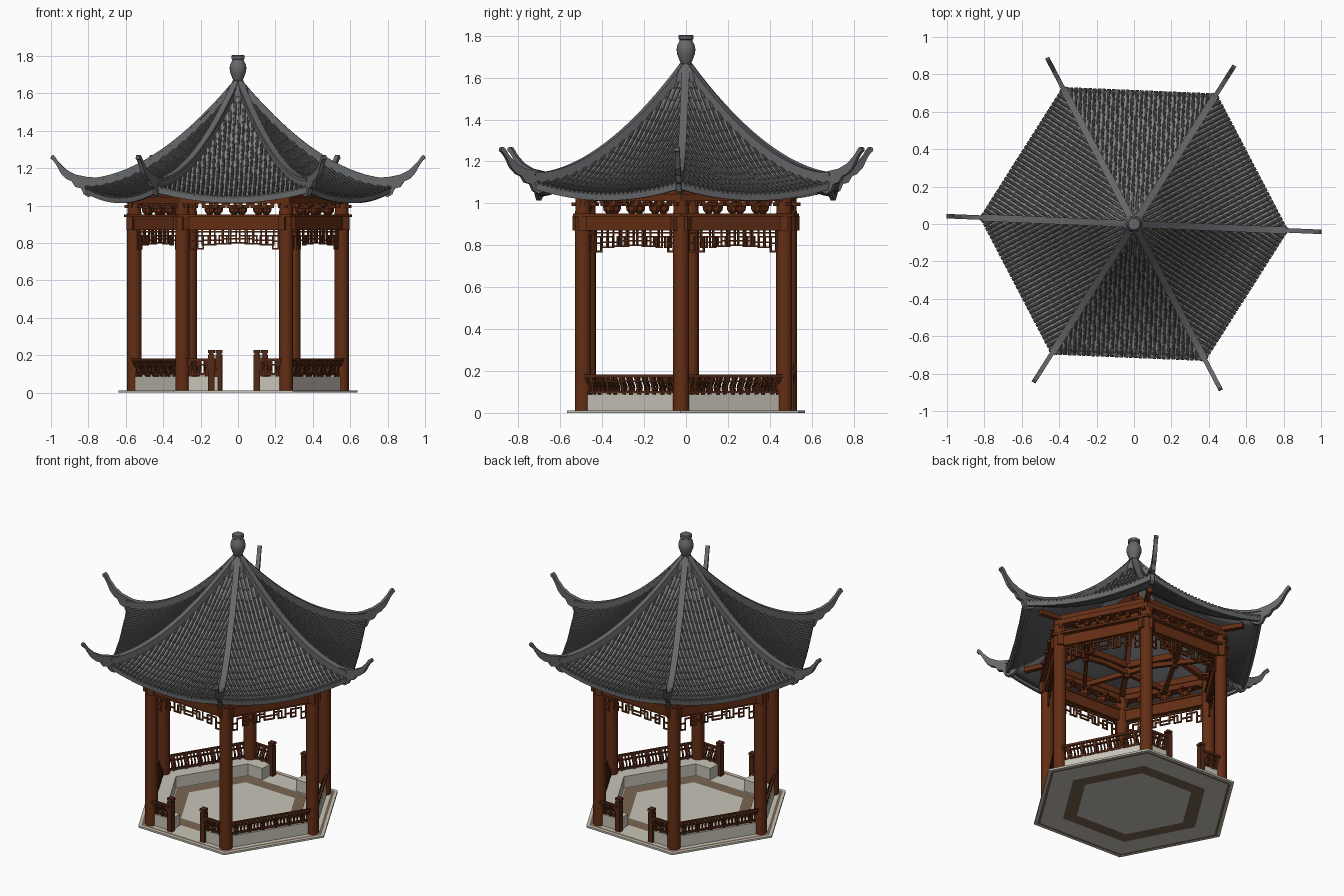
import bpy, bmesh, math
from mathutils import Matrix, Vector

if "Cube" in bpy.data.objects:
    bpy.data.objects.remove(bpy.data.objects["Cube"])

T30, C30 = math.tan(math.pi / 6), math.cos(math.pi / 6)
ROT = [Matrix.Rotation(math.radians(60 * k - 2.4), 4, 'Z') for k in range(6)]


def mat(name, r, g, b):
    m = bpy.data.materials.new(name)
    m.diffuse_color = (r, g, b, 1)
    m.use_nodes = True
    m.node_tree.nodes["Principled BSDF"].inputs["Base Color"].default_value = m.diffuse_color
    return m


WOOD = mat("red brown wood", 0.125, 0.027, 0.007)
RAILWOOD = mat("dark wood", 0.085, 0.022, 0.008)
RIDGE = mat("ridge grey", 0.135, 0.137, 0.145)
TILE = mat("tile grey", 0.098, 0.099, 0.105)
PAN = mat("pale tile", 0.25, 0.24, 0.215)
STONE = mat("pale stone", 0.58, 0.55, 0.48)
BROWN = mat("brown paving", 0.19, 0.13, 0.085)


def finish(bm, name, *mats, normals=True, smooth=False):
    if normals:
        bmesh.ops.recalc_face_normals(bm, faces=bm.faces)
    me = bpy.data.meshes.new(name)
    bm.to_mesh(me)
    bm.free()
    ob = bpy.data.objects.new(name, me)
    bpy.context.collection.objects.link(ob)
    for m in mats:
        me.materials.append(m)
    if smooth:
        bpy.ops.object.select_all(action='DESELECT')
        ob.select_set(True)
        bpy.context.view_layer.objects.active = ob
        bpy.ops.object.shade_smooth_by_angle(angle=math.radians(40))
    return ob


def prism(bm, M, poly, off):
    """Extrude a flat polygon by an offset vector."""
    off = Vector(off)
    a = [bm.verts.new(M @ Vector(p)) for p in poly]
    b = [bm.verts.new(M @ (Vector(p) + off)) for p in poly]
    bm.faces.new(a)
    bm.faces.new(b[::-1])
    for i in range(len(a)):
        j = (i + 1) % len(a)
        bm.faces.new((a[i], b[i], b[j], a[j]))


def box(bm, M, s0, s1, d0, d1, z0, z1):
    prism(bm, M, [(s0, -d0, z0), (s1, -d0, z0), (s1, -d1, z0), (s0, -d1, z0)], (0, 0, z1 - z0))


def bar(bm, M, p, q, w, h):
    """Rectangular stick between two points."""
    p, q = Vector(p), Vector(q)
    u = (q - p).normalized()
    side = u.cross(Vector((0, 0, 1)))
    side = side.normalized() if side.length > 1e-3 else Vector((1, 0, 0))
    up = side.cross(u)
    poly = [p + side * a * w / 2 + up * b * h / 2 for a, b in ((-1, -1), (1, -1), (1, 1), (-1, 1))]
    prism(bm, M, poly, q - p)


def hex_ring(bm, r0, r1, z0, z1):
    for M in ROT:
        prism(bm, M, [(-r0 / 2, -r0 * C30, z0), (r0 / 2, -r0 * C30, z0),
                      (r1 / 2, -r1 * C30, z0), (-r1 / 2, -r1 * C30, z0)], (0, 0, z1 - z0))


def lathe(bm, M, prof, n):
    rings = [[bm.verts.new(M @ Vector((r * math.cos(2 * math.pi * i / n), r * math.sin(2 * math.pi * i / n), z)))
              for i in range(n)] for r, z in prof]
    for a, b in zip(rings, rings[1:]):
        for i in range(n):
            bm.faces.new((a[i], a[(i + 1) % n], b[(i + 1) % n], b[i]))
    bm.faces.new(rings[0][::-1])
    bm.faces.new(rings[-1])


# roof surface: hip height by radius, sagging towards the middle of each side
def hip(r):
    return 1.10 + 0.55 * max(0, 1 - r / 0.81) ** 1.8


def roof_z(s, d):
    t = min(1, abs(s) / (d * T30))
    return hip(d / C30) - 0.055 * (d / 0.7) ** 1.5 * (1 - t * t)


# floor slab with inlaid brown bands
bm = bmesh.new()
for r0, r1 in ((0.001, 0.365), (0.455, 0.60), (0.62, 0.64)):
    hex_ring(bm, r0, r1, 0, 0.012)
finish(bm, "floor_slab", STONE)
bm = bmesh.new()
for r0, r1 in ((0.365, 0.455), (0.60, 0.62)):
    hex_ring(bm, r0, r1, 0, 0.012)
finish(bm, "floor_bands", BROWN)

# columns
bm = bmesh.new()
for M in ROT:
    lathe(bm, M @ Matrix.Translation((0.555, 0, 0)), [(0.038, 0.01), (0.038, 0.95), (0.034, 1.03)], 20)
finish(bm, "columns", WOOD, smooth=True)

# bench plinths and railings, open at the front and back
plinth, rail = bmesh.new(), bmesh.new()
for k, M in enumerate(ROT):
    d0, d1 = 0.40, 0.495
    is_open = k % 3 == 0
    for sg in (-1, 1):
        a = 0.125 if is_open else 0
        prism(plinth, M, [(sg * a, -d0, 0.012), (sg * d0 * T30, -d0, 0.012),
                          (sg * d1 * T30, -d1, 0.012), (sg * a, -d1, 0.012)], (0, 0, 0.075))
        lo, hi = sorted((sg * a, sg * 0.255))
        for z, d, h in ((0.098, 0.484, 0.012), (0.150, 0.497, 0.008), (0.175, 0.506, 0.014)):
            bar(rail, M, (lo, -d, z), (hi, -d, z), 0.014, h)
        n = round((hi - lo) / 0.021)
        for i in range(n):
            s = lo + (i + 0.5) * (hi - lo) / n
            pts = [(s, -0.484, 0.098), (s, -0.478, 0.125), (s, -0.497, 0.15), (s, -0.506, 0.175)]
            for p, q in zip(pts, pts[1:]):
                bar(rail, M, p, q, 0.008, 0.008)
        for i in range(3):  # stouter supports
            s = lo + (i + 0.5) * (hi - lo) / 3
            bar(rail, M, (s, -0.484, 0.085), (s, -0.506, 0.18), 0.014, 0.014)
        if is_open:
            c = sg * 0.122
            box(rail, M, c - 0.017, c + 0.017, 0.475, 0.509, 0.012, 0.205)
            box(rail, M, c - 0.012, c + 0.012, 0.48, 0.504, 0.205, 0.212)
            box(rail, M, c - 0.018, c + 0.018, 0.474, 0.51, 0.212, 0.228)
finish(plinth, "bench_plinths", STONE)
finish(rail, "bench_railings", RAILWOOD)

# main beams with projecting ends, plank ring and eave purlins
bm = bmesh.new()
for M in ROT:
    box(bm, M, -0.325, 0.325, 0.462, 0.50, 0.87, 0.94)
hex_ring(bm, 0.525, 0.61, 0.938, 0.952)
hex_ring(bm, 0.535, 0.595, 1.012, 1.045)
hex_ring(bm, 0.53, 0.57, 1.045, 1.085)
finish(bm, "beams", WOOD)

# bracket sets between plank and purlin
bm = bmesh.new()
for M in ROT:
    for s in (-0.13, 0, 0.13, 0.277):
        d = 0.481
        lathe(bm, M @ Matrix.Translation((s, -d, 0)), [(0.012, 0.95), (0.027, 0.968), (0.03, 0.985), (0.02, 0.995)], 8)
        box(bm, M, s - 0.042, s + 0.042, d - 0.009, d + 0.009, 0.988, 1.003)
        box(bm, M, s - 0.009, s + 0.009, d - 0.06, d + 0.055, 0.988, 1.003)
        for e in (-0.034, 0.034):
            box(bm, M, s + e - 0.011, s + e + 0.011, d - 0.012, d + 0.012, 1.0, 1.014)
finish(bm, "brackets", WOOD)

# hanging fretwork
half = [(.235, .866, .235, .77), (.235, .77, .205, .77), (.205, .77, .205, .84), (.235, .81, .205, .81),
        (.205, .84, .14, .84), (.17, .866, .17, .79), (.17, .79, .14, .79), (.14, .79, .14, .84),
        (.17, .815, .105, .815), (.105, .866, .105, .795), (.105, .795, .06, .795), (.06, .795, .06, .866),
        (.08, .795, .08, .84), (.08, .84, .03, .84), (.06, .822, 0, .822), (.03, .866, .03, .80), (.03, .80, 0, .80)]
bm = bmesh.new()
for M in ROT:
    box(bm, M, -0.25, 0.25, 0.476, 0.486, 0.855, 0.864)
    for s0, z0, s1, z1 in half:
        for sg in (-1, 1):
            a, b = sorted((sg * s0, sg * s1))
            lo, hi = sorted((z0, z1))
            box(bm, M, a - 0.004, b + 0.004, 0.477, 0.485, lo - 0.004, hi + 0.004)
finish(bm, "fretwork", WOOD)

# ceiling frame
bm = bmesh.new()
hex_ring(bm, 0.29, 0.33, 1.10, 1.14)
for M in ROT:
    bar(bm, M, (0.56, 0, 1.04), (0.31, 0, 1.11), 0.03, 0.035)
    bar(bm, M, (0.31, 0, 1.12), (0.03, 0, 1.40), 0.025, 0.03)
    bar(bm, M, (0.555, 0, 1.07), (0.70, 0, 1.065), 0.028, 0.03)
    bar(bm, M, (0.0, -0.48, 1.03), (0.24, -0.139, 1.09), 0.022, 0.028)
    bar(bm, M, (0.0, -0.48, 1.03), (-0.24, -0.139, 1.09), 0.022, 0.028)
    bar(bm, M, (0.31, 0, 1.04), (0.31, 0, 1.16), 0.03, 0.03)
lathe(bm, ROT[0], [(0.02, 1.22), (0.035, 1.25), (0.03, 1.29), (0.03, 1.58)], 12)
finish(bm, "ceiling_frame", WOOD)

# roof sheet: pale pan tiles above, grey underside
bm = bmesh.new()
ND, NT = 16, 16
for M in ROT:
    g = []
    for i in range(ND + 1):
        d = 0.02 + 0.685 * i / ND
        ss = [(2 * j / NT - 1) * d * T30 for j in range(NT + 1)]
        g.append([bm.verts.new(M @ Vector((s, -d, roof_z(s, d)))) for s in ss])
    for i in range(ND):
        for j in range(NT):
            bm.faces.new((g[i][j], g[i + 1][j], g[i + 1][j + 1], g[i][j + 1]))
for f in bm.faces:
    f.normal_update()
    if f.normal.z < 0:
        f.normal_flip()
roof = finish(bm, "roof_sheet", PAN, TILE, normals=False, smooth=True)
mod = roof.modifiers.new("thickness", 'SOLIDIFY')
mod.thickness, mod.offset, mod.material_offset, mod.material_offset_rim = 0.015, -1, 1, 1

# rows of overlapping half-round tiles
bm = bmesh.new()
ROWS = 32
for M in ROT:
    for j in range(ROWS):
        s = ((j + 0.5) / ROWS - 0.5) * 0.805
        d0, d1 = max(abs(s) / T30, 0.03) + 0.002, 0.716
        n = max(1, round((d1 - d0) / 0.045))
        for i in range(n):
            rings = []
            for d, r in ((d0 + (d1 - d0) * i / n, 0.0075), (d0 + (d1 - d0) * (i + 1) / n, 0.0098)):
                z = roof_z(s, d)
                rings.append([bm.verts.new(M @ Vector((s + r * math.cos(a * math.pi / 4), -d,
                              z + 1.15 * r * math.sin(a * math.pi / 4) - (0.004 if a % 4 == 0 else 0))))
                              for a in range(5)])
            a, b = rings
            for q in range(4):
                bm.faces.new((a[q], a[q + 1], b[q + 1], b[q]))
            bm.faces.new(b)
finish(bm, "tile_rows", TILE)

# eave edge bands
bm = bmesh.new()
for M in ROT:
    ss = [(i / 10 - 1) * 0.408 for i in range(21)]
    top = [(s, -0.694, roof_z(s, 0.70) + 0.002) for s in ss]
    low = [(s, -0.694, roof_z(s, 0.70) - 0.032) for s in ss[::-1]]
    prism(bm, M, top + low, (0, -0.017, 0))
finish(bm, "eave_bands", RIDGE)

# hip ridges and upswept corner tails
bm = bmesh.new()
rr = [0.02 + 0.8 * i / 18 for i in range(19)]
tail = [(.72, 1.15), (.80, 1.152), (.87, 1.166), (.92, 1.192), (.96, 1.232), (.98, 1.262), (.99, 1.27), (1.0, 1.265),
        (1.003, 1.25), (.992, 1.244), (.975, 1.222), (.945, 1.168), (.915, 1.14), (.89, 1.13), (.87, 1.10),
        (.84, 1.092), (.825, 1.06), (.80, 1.045), (.765, 1.06), (.74, 1.09)]
for M in ROT:
    for w, t0, t1 in ((0.026, -0.015, 0.032), (0.038, 0.03, 0.046)):
        prof = [(r, -w / 2, hip(r) + t1) for r in rr] + [(r, -w / 2, hip(r) + t0) for r in rr[::-1]]
        prism(bm, M, prof, (0, w, 0))
    prism(bm, M, [(r, -0.012, z) for r, z in tail], (0, 0.024, 0))
finish(bm, "hip_ridges", RIDGE)

# vase-shaped finial
bm = bmesh.new()
lathe(bm, ROT[0], [(0.06, 1.58), (0.055, 1.63), (0.045, 1.645), (0.03, 1.655), (0.024, 1.668), (0.034, 1.69),
                   (0.043, 1.715), (0.045, 1.735), (0.041, 1.757), (0.032, 1.773), (0.03, 1.78), (0.036, 1.785),
                   (0.036, 1.8), (0.03, 1.805)], 20)
finish(bm, "finial", RIDGE, smooth=True)
